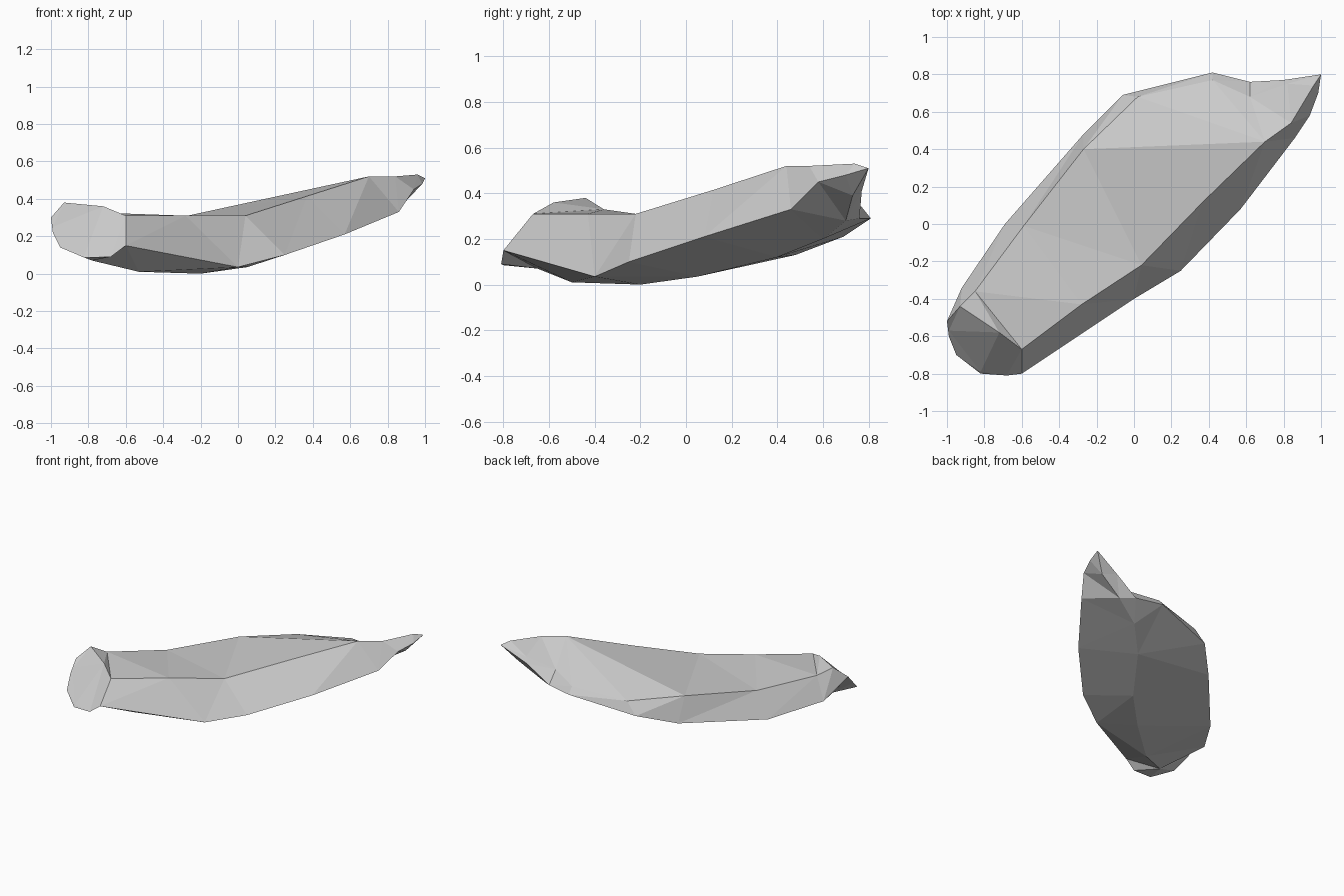
import bpy, bmesh

# Cross-sections along the slab, front end to rear tip:
# left edge, left crease, raised right rim, right edge, underside
SECTIONS = [
    [(-.99, -.60, .22), (-.99, -.57, .25), (-.82, -.79, .10), (-.82, -.80, .085), (-.95, -.70, .14)],
    [(-1.0, -.52, .30), (-.93, -.44, .38), (-.72, -.58, .36), (-.68, -.81, .09), (-.78, -.65, .07)],
    [(-.92, -.34, .16), (-.85, -.36, .33), (-.60, -.67, .31), (-.60, -.80, .15), (-.53, -.50, .01)],
    [(-.69, .00, .09), (-.59, -.01, .28), (-.28, -.43, .31), (.00, -.40, .035), (-.20, -.20, .00)],
    [(-.27, .48, .13), (-.27, .40, .31), (.04, -.22, .31), (.25, -.25, .10), (.05, .05, .035)],
    [(-.06, .69, .21), (.02, .68, .30), (.37, .12, .415), (.57, .08, .21), (.30, .40, .12)],
    [(.42, .81, .29), (.42, .77, .34), (.70, .44, .52), (.86, .46, .33), (.50, .60, .20)],
    [(.62, .76, .29), (.62, .68, .38), (.84, .54, .52), (.94, .58, .45), (.72, .70, .28)],
    [(.80, .77, .41), (.82, .75, .45), (.96, .74, .53), (.985, .70, .48), (.90, .73, .39)],
]
TIP = (1.0, .80, .51)

bm = bmesh.new()
rings = [[bm.verts.new(p) for p in ring] for ring in SECTIONS]

# Skin between neighbouring sections, leaving the broad top plane open
for k, (a, b) in enumerate(zip(rings, rings[1:])):
    for i in range(5):
        j = (i + 1) % 5
        if i == 1 and k in (4, 5):
            continue
        bm.faces.new((a[i], a[j], b[j], b[i]))

# Broad flat top, folded along one crease from the left corner to the rim
d, e, f = (ring[1:3] for ring in rings[4:7])
for tri in ((d[0], d[1], e[1]), (d[0], e[1], f[1]), (d[0], f[1], e[0]), (e[0], f[1], f[0])):
    bm.faces.new(tri)

# Front cap and pointed rear
bm.faces.new(rings[0])
tip = bm.verts.new(TIP)
for i in range(5):
    bm.faces.new((rings[-1][i], rings[-1][(i + 1) % 5], tip))

bmesh.ops.triangulate(bm, faces=bm.faces[:])
bmesh.ops.recalc_face_normals(bm, faces=bm.faces[:])
mesh = bpy.data.meshes.new("rock_slab")
bm.to_mesh(mesh)
bm.free()
slab = bpy.data.objects.new("rock_slab", mesh)
bpy.context.collection.objects.link(slab)
